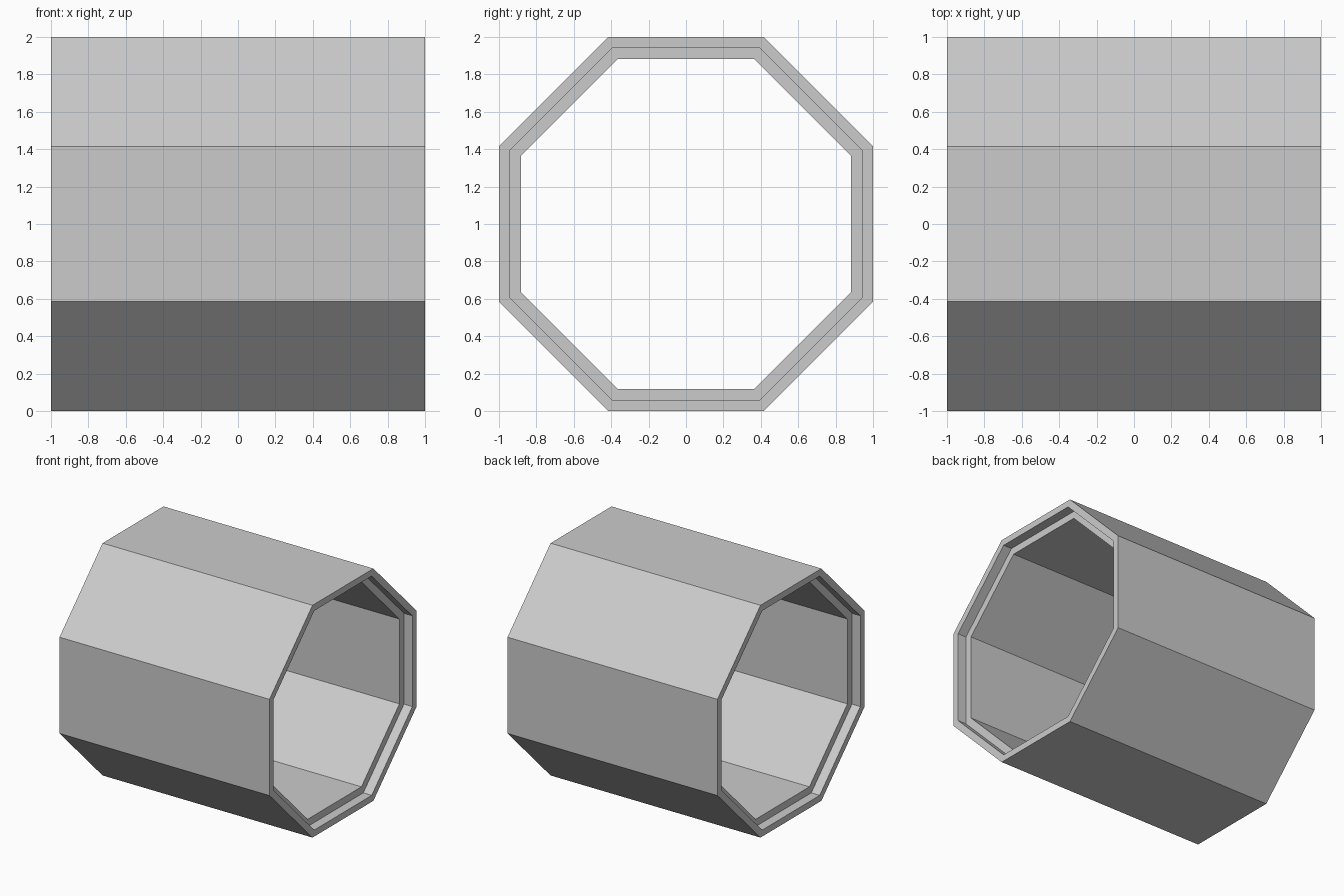
import bpy, bmesh, math

if "Cube" in bpy.data.objects:
    bpy.data.objects.remove(bpy.data.objects["Cube"])

SIDES = 8
OUTER, LIP, INNER = 1.0, 0.944, 0.882   # distances from axis to the flats
HALF, RECESS = 1.0, 0.08                # half length, depth of end recess

# Wall cross-section (x, apothem), a closed loop with a stepped recess at each end
half = [(HALF, OUTER), (HALF, LIP), (HALF - RECESS, LIP), (HALF - RECESS, INNER)]
profile = half + [(-x, r) for x, r in reversed(half)]

# Sweep the cross-section round the x axis to form the octagonal tube
bm = bmesh.new()
rings = []
for x, apothem in profile:
    radius = apothem / math.cos(math.pi / SIDES)
    ring = []
    for i in range(SIDES):
        a = (i + 0.5) * 2 * math.pi / SIDES
        ring.append(bm.verts.new((x, radius * math.cos(a), 1 + radius * math.sin(a))))
    rings.append(ring)
for k, ring in enumerate(rings):
    nxt = rings[(k + 1) % len(rings)]
    for i in range(SIDES):
        j = (i + 1) % SIDES
        bm.faces.new((ring[i], ring[j], nxt[j], nxt[i]))
bmesh.ops.recalc_face_normals(bm, faces=bm.faces[:])

mesh = bpy.data.meshes.new("octagonal_tube")
bm.to_mesh(mesh)
bm.free()
bpy.context.collection.objects.link(bpy.data.objects.new("octagonal_tube", mesh))
